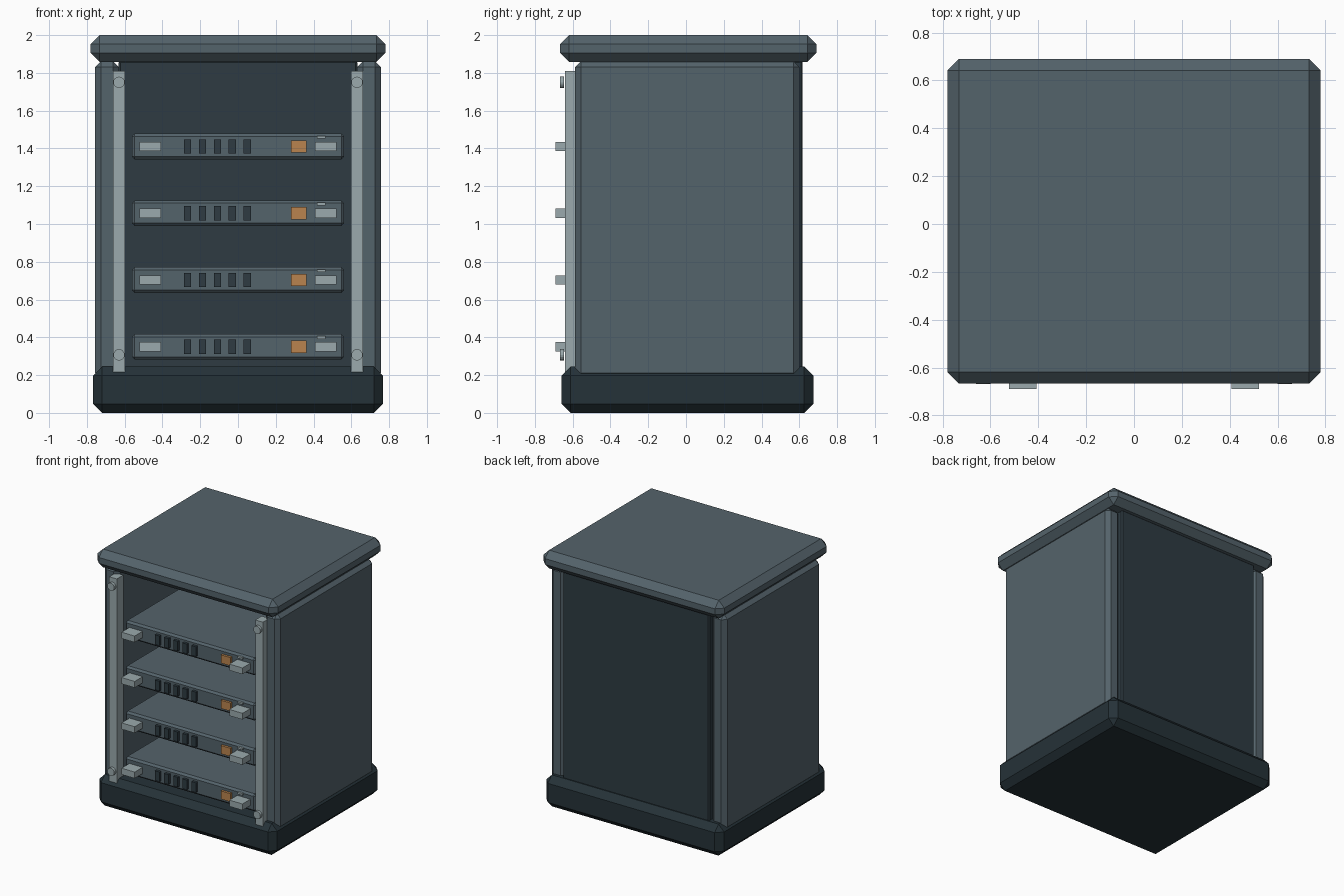
import bpy, bmesh, math
from mathutils import Matrix

if "Cube" in bpy.data.objects:
    bpy.data.objects.remove(bpy.data.objects["Cube"])


def srgb(r, g, b):
    return [((c / 255 + 0.055) / 1.055) ** 2.4 for c in (r, g, b)] + [1]


def material(name, rgb):
    m = bpy.data.materials.new(name)
    m.diffuse_color = srgb(*rgb)
    m.use_nodes = True
    m.node_tree.nodes["Principled BSDF"].inputs["Base Color"].default_value = m.diffuse_color
    return m


STEEL = material("slate grey", (84, 99, 107))
DARK = material("dark slate", (46, 59, 66))
BASE = material("deep slate", (37, 50, 56))
LIGHT = material("pale grey", (155, 170, 173))
ORANGE = material("copper orange", (186, 132, 78))


def finish(name, bm, mat):
    me = bpy.data.meshes.new(name)
    bm.to_mesh(me)
    bm.free()
    me.materials.append(mat)
    ob = bpy.data.objects.new(name, me)
    bpy.context.collection.objects.link(ob)
    return ob


def box(name, x, y, z, mat, bevel=0):
    """Box from (min, max) ranges with an optional single chamfer."""
    bm = bmesh.new()
    bmesh.ops.create_cube(bm, size=1)
    for v in bm.verts:
        for i, (lo, hi) in enumerate((x, y, z)):
            v.co[i] = hi if v.co[i] > 0 else lo
    if bevel:
        bmesh.ops.bevel(bm, geom=bm.edges[:], offset=bevel, segments=1,
                        profile=0.5, affect='EDGES')
    return finish(name, bm, mat)


def screw(name, x, z):
    bm = bmesh.new()
    bmesh.ops.create_cone(bm, cap_ends=True, segments=16, radius1=0.03,
                          radius2=0.03, depth=0.021,
                          matrix=Matrix.Translation((x, -0.657, z)) @
                          Matrix.Rotation(math.pi / 2, 4, 'X'))
    finish(name, bm, LIGHT)


# Cabinet shell
box("base_plinth", (-0.767, 0.767), (-0.66, 0.674), (0, 0.245), BASE, 0.048)
box("top_cap", (-0.78, 0.78), (-0.667, 0.69), (1.858, 2.0), STEEL, 0.048)
box("back_panel", (-0.632, 0.632), (0.55, 0.618), (0.2, 1.865), DARK, 0.01)

# Side walls, mounting rails and rail screws
for side, s in (("left", -1), ("right", 1)):
    def mirrored(a, b):
        return tuple(sorted((s * a, s * b)))
    box(side + "_wall", mirrored(0.63, 0.757), (-0.587, 0.602),
        (0.18, 1.862), STEEL, 0.032)
    box(side + "_rail", mirrored(0.597, 0.663), (-0.64, -0.56),
        (0.217, 1.81), LIGHT)
    for level, z in (("lower", 0.307), ("upper", 1.75)):
        screw(f"{side}_{level}_screw", s * 0.63, z)

# Four rack units with handles, vents and indicators
for n in range(4):
    z = 0.35 + n * 0.3535
    tag = f"_{n + 1}"
    box("rack_unit" + tag, (-0.562, 0.562), (-0.593, 0.5),
        (z - 0.068, z + 0.068), STEEL, 0.015)
    for side, s in (("left", -1), ("right", 1)):
        x = sorted((s * 0.408, s * 0.522))
        box(f"{side}_handle" + tag, x, (-0.69, -0.58),
            (z - 0.025, z + 0.024), LIGHT)
    for i in range(5):
        x = -0.267 + i * 0.079
        box(f"vent_{i + 1}" + tag, (x - 0.019, x + 0.019), (-0.614, -0.585),
            (z - 0.038, z + 0.038), DARK)
    box("status_block" + tag, (0.28, 0.363), (-0.612, -0.585),
        (z - 0.032, z + 0.032), ORANGE)
    box("latch_tab" + tag, (0.418, 0.464), (-0.606, -0.585),
        (z + 0.042, z + 0.056), LIGHT)
